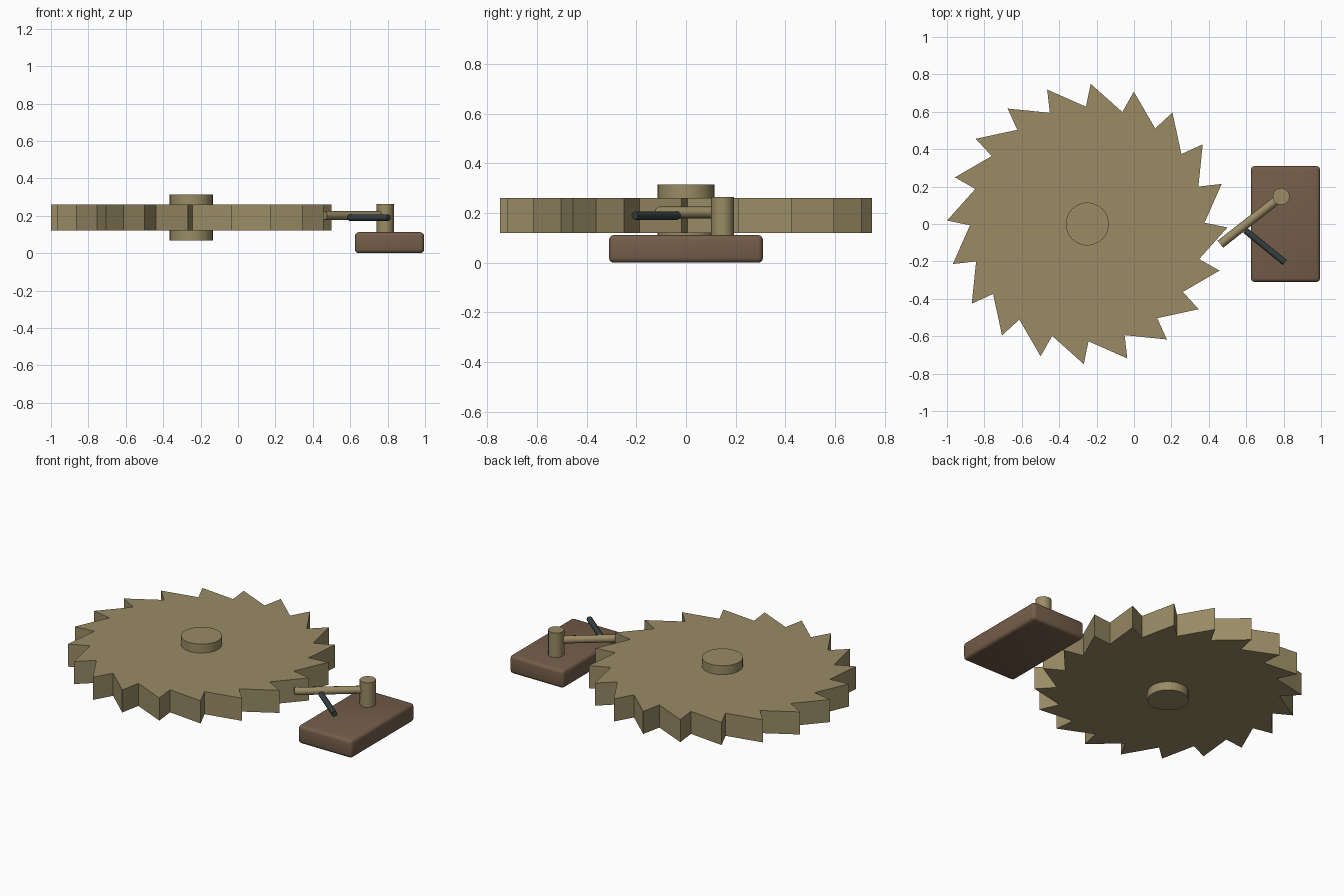
import bpy, bmesh, math
from mathutils import Vector

cube = bpy.data.objects.get("Cube")
if cube:
    bpy.data.objects.remove(cube, do_unlink=True)


def material(name, rgb):
    m = bpy.data.materials.new(name)
    m.use_nodes = True
    m.diffuse_color = (*rgb, 1)
    m.node_tree.nodes["Principled BSDF"].inputs["Base Color"].default_value = (*rgb, 1)
    return m


brass = material("aged brass", (0.32, 0.26, 0.13))
wood = material("brown wood", (0.175, 0.11, 0.067))
steel = material("dark steel", (0.035, 0.05, 0.05))


def add_object(name, bm, mat, smooth=False):
    bmesh.ops.recalc_face_normals(bm, faces=bm.faces)
    mesh = bpy.data.meshes.new(name)
    bm.to_mesh(mesh)
    bm.free()
    mesh.materials.append(mat)
    obj = bpy.data.objects.new(name, mesh)
    bpy.context.collection.objects.link(obj)
    if smooth:
        bpy.ops.object.select_all(action="DESELECT")
        obj.select_set(True)
        bpy.context.view_layer.objects.active = obj
        bpy.ops.object.shade_smooth_by_angle(angle=math.radians(50))
    return obj


def rod(name, start, end, radius, sides, mat):
    a, b = Vector(start), Vector(end)
    bm = bmesh.new()
    bmesh.ops.create_cone(bm, cap_ends=True, segments=sides, radius1=radius,
                          radius2=radius, depth=(b - a).length)
    obj = add_object(name, bm, mat, smooth=True)
    obj.rotation_mode = "QUATERNION"
    obj.rotation_quaternion = (b - a).to_track_quat("Z", "Y")
    obj.location = (a + b) / 2
    return obj


WHEEL_X = -0.25
TEETH = 20

# Ratchet wheel: slanted saw teeth, extruded upwards
bm = bmesh.new()
outline = []
for i in range(TEETH):
    for offset, radius in ((-1.4, 0.75), (0.6, 0.627)):
        a = math.radians(offset + i * 360 / TEETH)
        outline.append(bm.verts.new((WHEEL_X + radius * math.cos(a),
                                     radius * math.sin(a), 0.12)))
disc = bm.faces.new(outline)
top = bmesh.ops.extrude_face_region(bm, geom=[disc], use_keep_orig=True)
bmesh.ops.translate(bm, vec=(0, 0, 0.14),
                    verts=[v for v in top["geom"] if isinstance(v, bmesh.types.BMVert)])
add_object("ratchet_wheel", bm, brass)

# Hub through the wheel
rod("hub", (WHEEL_X, 0, 0.067), (WHEEL_X, 0, 0.315), 0.115, 32, brass)

# Rounded base block
bm = bmesh.new()
bmesh.ops.create_cube(bm, size=1)
bmesh.ops.scale(bm, vec=(0.37, 0.62, 0.112), verts=bm.verts)
bmesh.ops.translate(bm, vec=(0.81, 0, 0.056), verts=bm.verts)
bmesh.ops.bevel(bm, geom=bm.edges[:], offset=0.02, segments=3,
                profile=0.5, affect="EDGES")
add_object("base_block", bm, wood, smooth=True)

# Pivot post, pawl arm and spring
rod("pivot_post", (0.787, 0.147, 0.1), (0.787, 0.147, 0.264), 0.046, 12, brass)
rod("pawl", (0.787, 0.147, 0.202), (0.462, -0.108, 0.202), 0.024, 8, brass)
rod("spring", (0.595, -0.034, 0.19), (0.806, -0.206, 0.19), 0.017, 8, steel)
